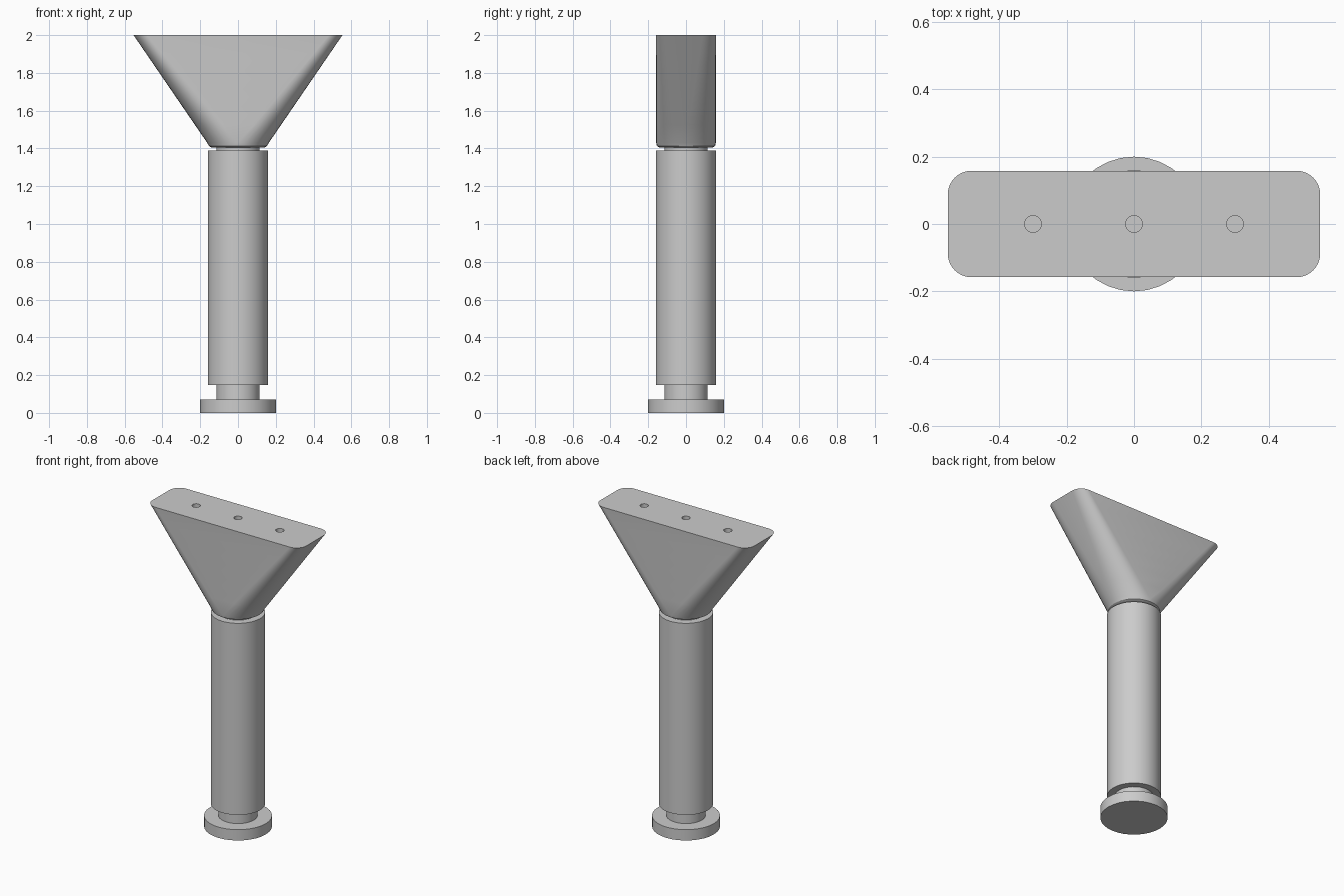
import bpy, bmesh
from math import radians, pi, cos, sin

if "Cube" in bpy.data.objects:
    bpy.data.objects.remove(bpy.data.objects["Cube"])


def finish(obj, angle=30):
    bpy.ops.object.select_all(action='DESELECT')
    obj.select_set(True)
    bpy.context.view_layer.objects.active = obj
    bpy.ops.object.shade_smooth_by_angle(angle=radians(angle))


def cylinder(name, radius, z0, z1, x=0, sides=32):
    bpy.ops.mesh.primitive_cylinder_add(vertices=sides, radius=radius, depth=z1 - z0,
                                        location=(x, 0, (z0 + z1) / 2))
    obj = bpy.context.object
    obj.name = name
    return obj


def rounded_rect(hx, hy, r, z, steps=8):
    pts = []
    for c, (sx, sy) in enumerate([(1, 1), (-1, 1), (-1, -1), (1, -1)]):
        for i in range(steps + 1):
            a = (c + i / steps) * pi / 2
            pts.append((sx * (hx - r) + r * cos(a), sy * (hy - r) + r * sin(a), z))
    return pts


# Foot, inner rod and outer sleeve
for name, r, z0, z1 in [("foot_disc", 0.2, 0, 0.07),
                        ("inner_rod", 0.115, 0.07, 1.41),
                        ("outer_sleeve", 0.16, 0.147, 1.39)]:
    finish(cylinder(name, r, z0, z1))

# Flared head: loft from a circle to a rounded rectangle
bm = bmesh.new()
sections = [(0.14, 0.14, 0.14, 1.405), (0.154, 0.154, 0.154, 1.413),
            (0.163, 0.158, 0.158, 1.43)]
for i in range(1, 7):
    t = i / 6
    sections.append((0.163 + 0.39 * t, 0.158, 0.158 - 0.088 * t, 1.43 + 0.57 * t))
rings = [[bm.verts.new(p) for p in rounded_rect(*s)] for s in sections]
n = len(rings[0])
for low, high in zip(rings, rings[1:]):
    for i in range(n):
        j = (i + 1) % n
        bm.faces.new((low[i], low[j], high[j], high[i]))
bm.faces.new(rings[0][::-1])
bm.faces.new(rings[-1])
bmesh.ops.remove_doubles(bm, verts=bm.verts, dist=0.0001)
bmesh.ops.recalc_face_normals(bm, faces=bm.faces)
mesh = bpy.data.meshes.new("flared_head")
bm.to_mesh(mesh)
bm.free()
head = bpy.data.objects.new("flared_head", mesh)
bpy.context.collection.objects.link(head)

# Three screw holes in the top face
for x in (-0.3, 0, 0.3):
    cutter = cylinder("hole_cutter", 0.025, 1.85, 2.05, x, 24)
    mod = head.modifiers.new("hole", 'BOOLEAN')
    mod.operation = 'DIFFERENCE'
    mod.solver = 'EXACT'
    mod.object = cutter
    bpy.context.view_layer.objects.active = head
    bpy.ops.object.modifier_apply(modifier=mod.name)
    bpy.data.objects.remove(cutter)
finish(head)
